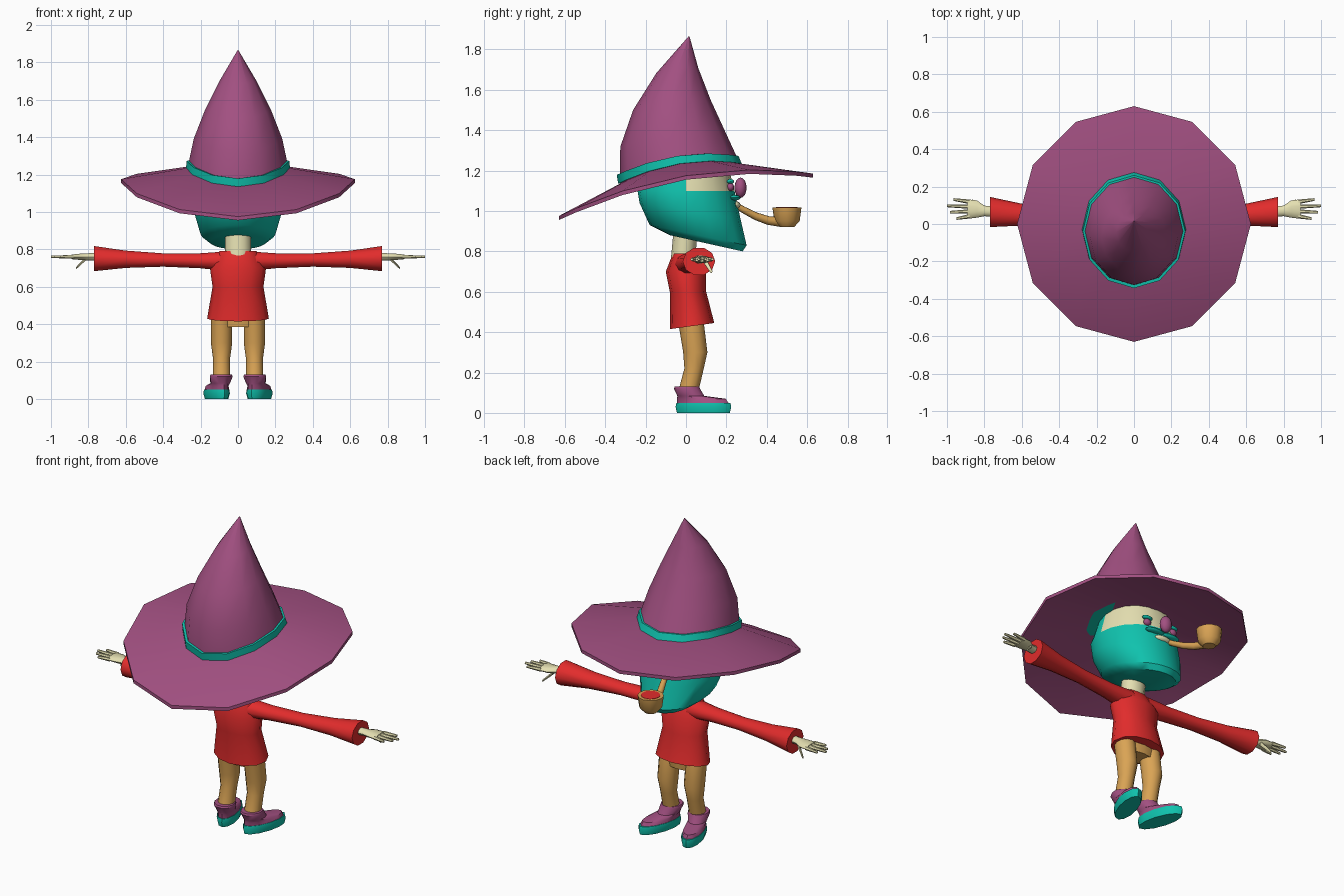
import bpy, bmesh, math
from mathutils import Vector, Matrix

cube = bpy.data.objects.get("Cube")
if cube:
    bpy.data.objects.remove(cube)


def material(name, red, green, blue):
    mat = bpy.data.materials.new(name)
    mat.use_nodes = True
    colour = (red, green, blue, 1)
    mat.diffuse_color = colour
    mat.node_tree.nodes["Principled BSDF"].inputs["Base Color"].default_value = colour
    return mat


PLUM = material("plum", .36, .08, .22)
TEAL = material("teal", .005, .54, .42)
SCARLET = material("scarlet", .76, .025, .025)
OCHRE = material("ochre", .7, .37, .09)
CREAM = material("cream", .78, .74, .44)


def finish(name, bm, materials, rule=None):
    """Turn a bmesh into a shaded object, colouring faces by a rule on their centre."""
    bmesh.ops.recalc_face_normals(bm, faces=bm.faces)
    if rule:
        for face in bm.faces:
            face.material_index = int(rule(face.calc_center_median()))
    mesh = bpy.data.meshes.new(name)
    bm.to_mesh(mesh)
    bm.free()
    for mat in materials:
        mesh.materials.append(mat)
    mesh.shade_smooth()
    mesh.set_sharp_from_angle(angle=math.radians(45))
    bpy.context.collection.objects.link(bpy.data.objects.new(name, mesh))


def ring(y, z, width, depth, x=0, tilt=0, lift=0):
    """Level ring; tilt raises its +y end and lift raises both sides."""
    return Vector((x, y, z)), Vector((width, 0, 0)), Vector((0, depth, tilt)), lift


def upright(x, y, z, depth, height):
    """Ring standing across the x axis."""
    return Vector((x, y, z)), Vector((0, depth, 0)), Vector((0, 0, height)), 0


def loft(name, rings, materials, sides=12, rule=None, matrix=Matrix(), mirror=1):
    bm = bmesh.new()
    loops = []
    for centre, across, along, lift in rings:
        loop = []
        for i in range(sides):
            angle = math.tau * i / sides
            point = centre + across * math.cos(angle) + along * math.sin(angle)
            point.z += lift * math.cos(angle) ** 2
            point = matrix @ point
            point.x *= mirror
            loop.append(bm.verts.new(point))
        loops.append(loop)
    for lower, upper in zip(loops, loops[1:]):
        for i in range(sides):
            bm.faces.new((lower[i - 1], lower[i], upper[i], upper[i - 1]))
    bm.faces.new(loops[0])
    bm.faces.new(loops[-1])
    finish(name, bm, materials, rule)


def ball(name, centre, radii, mat):
    bm = bmesh.new()
    placement = Matrix.Translation(centre) @ Matrix.Diagonal((*radii, 1))
    bmesh.ops.create_uvsphere(bm, u_segments=12, v_segments=8, radius=1, matrix=placement)
    finish(name, bm, [mat])


# Hat: crown rings narrow and bend from base to tip; the brim droops at one end
def crown_ring(t, grow=0):
    radius = max(.27 * (1 - t ** 1.5), .002) + grow
    bend = .045 * t - .03 - t * (1 - t) / 4
    slack = (1 - t) / 20
    return ring(bend, 1.185 + .68 * t, radius, radius * 1.1, tilt=slack, lift=slack)


def brim_edge(drop):
    return ring(0, 1.08 - drop, .625, .63, tilt=.105, lift=.095)


loft("hat_crown", [crown_ring(step / 4) for step in range(5)], [PLUM])
loft("hat_band", [crown_ring(0, .008), crown_ring(.06, .008), crown_ring(.06, -.01)], [TEAL])
loft("hat_brim", [crown_ring(0), brim_edge(0), brim_edge(.02), crown_ring(0, -.04)], [PLUM])

# Head: hair and beard wrap, with bare face above the beard
loft("head", [
    ring(.1, .84, .15, .18, tilt=-.04),
    ring(.06, .88, .2, .24, tilt=-.05),
    ring(.02, 1, .235, .25, tilt=-.04),
    ring(0, 1.1, .235, .24),
    ring(0, 1.23, .2, .2, tilt=.03),
], [TEAL, CREAM], sides=20, rule=lambda centre: centre.z > 1.1 and centre.y > .03)
ball("nose", (0, .27, 1.115), (.036, .03, .05), PLUM)
ball("mouth", (0, .24, 1.03), (.06, .03, .02), CREAM)

# Neck, shirt and hips
loft("neck", [ring(-.015, .76, .07, .06), ring(0, .92, .07, .06)], [CREAM])
loft("shirt", [
    ring(-.01, .79, .1, .055),
    ring(0, .7, .15, .1),
    ring(.01, .6, .136, .09),
    ring(.03, .43, .165, .11, tilt=.015),
], [SCARLET])
loft("hips", [ring(.03, .45, .14, .06), ring(.03, .385, .1, .055)], [OCHRE])


def limbs(side, mirror):
    """Build everything that comes in pairs."""
    # Facial details
    ball(f"{side}_eye", (mirror * .09, .22, 1.118), (.024, .018, .02), PLUM)
    ball(f"{side}_brow", (mirror * .09, .22, 1.146), (.034, .018, .012), TEAL)
    ball(f"{side}_moustache", (mirror * .055, .24, 1.066), (.06, .03, .014), TEAL)

    # Sleeve, slimmest before the elbow and flaring to the cuff
    sleeve = []
    for x in (.05, .2, .4, .6, .77):
        flare = .037 + (x - .36) ** 2 / 5
        sleeve.append(upright(x, x / 12, .735 + x / 50, flare + .01, flare))
    loft(f"{side}_sleeve", sleeve, [SCARLET], sides=10, mirror=mirror)

    # Hand with evenly fanned fingers
    loft(f"{side}_palm", [
        upright(.74, .065, .76, .028, .022),
        upright(.8, .07, .76, .028, .02),
        upright(.84, .08, .76, .046, .018),
        upright(.89, .08, .76, .052, .013),
    ], [CREAM], sides=10, mirror=mirror)

    def finger(name, start, end):
        loft(f"{side}_{name}_finger", [upright(*start, .012, .012), upright(*end, .007, .007)],
             [CREAM], sides=6, mirror=mirror)

    reaches = {"little": .95, "ring": .985, "middle": 1, "index": .965}
    for i, (name, reach) in enumerate(reaches.items()):
        fan = i - 1.5
        finger(name, (.88, .08 + fan * .026, .76), (reach, .08 + fan * .034, .76))
    finger("thumb", (.815, .095, .75), (.865, .125, .7))

    # Trouser leg, bulging at the knee
    hip = .088
    loft(f"{side}_leg", [
        ring(.026, .44, .057, .063, x=hip),
        ring(.046, .3, .057, .06, x=hip),
        ring(.04, .22, .046, .048, x=hip),
        ring(.01, .1, .046, .05, x=hip),
    ], [OCHRE], mirror=mirror)

    # Boot turned outward, with a thick sole
    turn = Matrix.Translation((hip, 0, 0)) @ Matrix.Rotation(math.radians(-17), 4, "Z")
    loft(f"{side}_sole", [
        ring(.09, 0, .052, .137),
        ring(.09, .03, .06, .144),
        ring(.09, .05, .057, .14),
    ], [TEAL], matrix=turn, mirror=mirror)
    loft(f"{side}_boot", [
        ring(.09, .04, .056, .136),
        ring(.08, .07, .052, .126),
        ring(.025, .084, .051, .07),
        ring(.005, .12, .062, .067),
        ring(.005, .13, .058, .063),
    ], [PLUM], matrix=turn, mirror=mirror)


limbs("left", 1)
limbs("right", -1)

# Pipe: curved stem and hollow bowl
curve = bpy.data.curves.new("pipe_stem", "CURVE")
curve.dimensions = "3D"
curve.bevel_depth = .02
curve.bevel_resolution = 2
curve.use_fill_caps = True
spline = curve.splines.new("POLY")
spline.points.add(4)
for i, point in enumerate(spline.points):
    t = i / 4
    point.co = (-.03 - .085 * t, .22 + t / 4, 1.045 - math.sin(t * math.pi / 2) / 10, 1)
    point.radius = .7 + t / 2
spline.use_smooth = True
curve.materials.append(OCHRE)
bpy.context.collection.objects.link(bpy.data.objects.new("pipe_stem", curve))


def bowl_ring(z, radius):
    return ring(.5, z, radius, radius, x=-.115)


loft("pipe_bowl", [bowl_ring(.92, .035), bowl_ring(.95, .063), bowl_ring(1.018, .072),
                   bowl_ring(1.018, .054)], [OCHRE])
loft("pipe_embers", [bowl_ring(1.01, .055), bowl_ring(1.02, .053)], [SCARLET])
